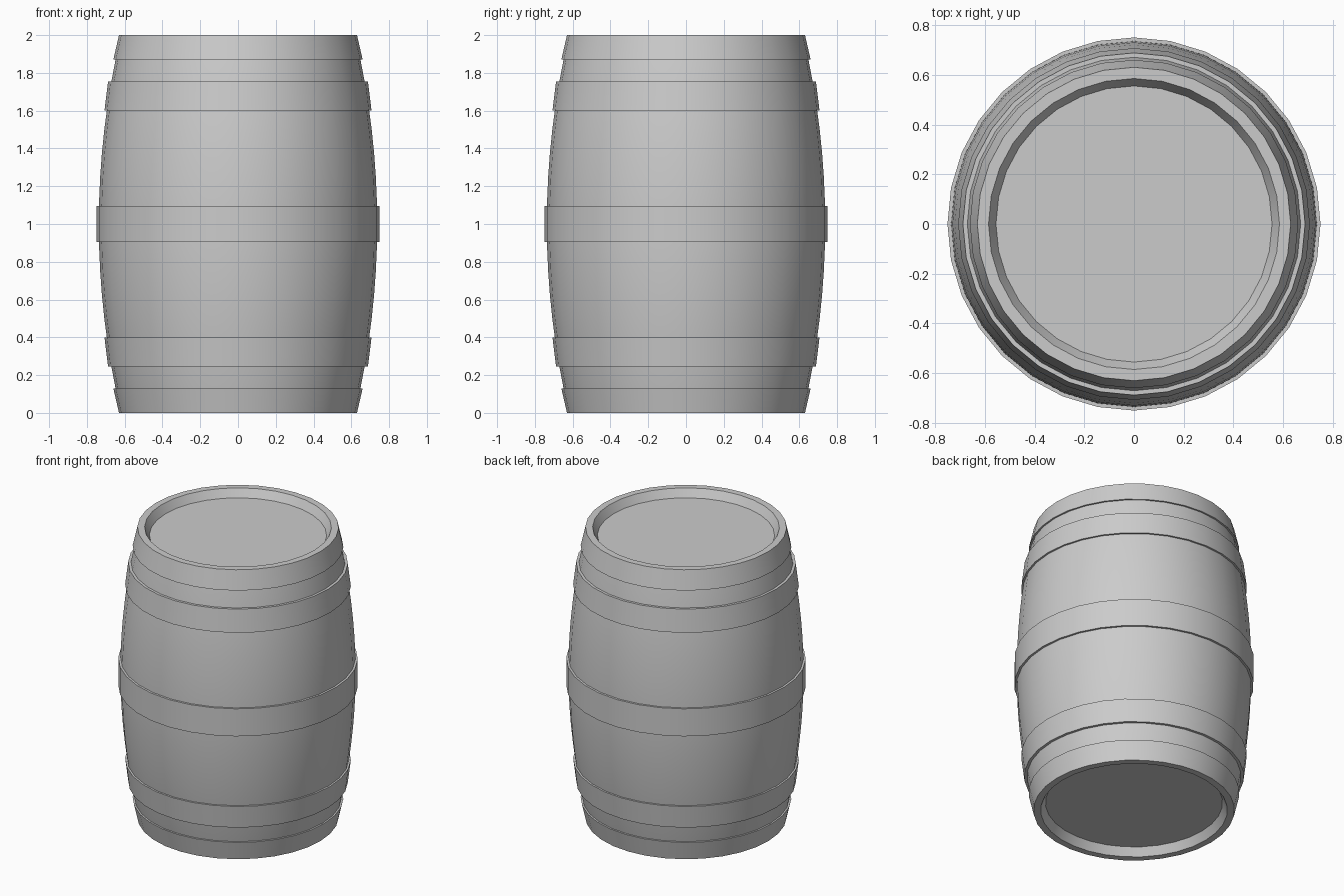
import bpy
import bmesh
from math import cos, sin, pi, radians

SIDES = 32
HALF = 1.0

cube = bpy.data.objects.get("Cube")
if cube:
    bpy.data.objects.remove(cube, do_unlink=True)

grey = bpy.data.materials.new("plain grey")
grey.use_nodes = True
colour = (0.6, 0.6, 0.6, 1)
grey.diffuse_color = colour
bsdf = next(n for n in grey.node_tree.nodes if n.type == "BSDF_PRINCIPLED")
bsdf.inputs["Base Color"].default_value = colour


def bulge(z):
    """Radius of the wooden wall at height z."""
    return 0.737 - 0.117 * (z - HALF) ** 2


def lathe(name, profile, closed):
    """Revolve (radius, height) points; close into a ring or cap both ends."""
    bm = bmesh.new()
    rings = []
    for r, z in profile:
        angles = [2 * pi * i / SIDES for i in range(SIDES)]
        rings.append([bm.verts.new((r * cos(a), r * sin(a), z)) for a in angles])
    pairs = list(zip(rings, rings[1:]))
    if closed:
        pairs.append((rings[-1], rings[0]))
    for low, high in pairs:
        for i in range(SIDES):
            j = (i + 1) % SIDES
            bm.faces.new((low[i], low[j], high[j], high[i]))
    if not closed:
        bm.faces.new(rings[0])
        bm.faces.new(rings[-1])
    bmesh.ops.recalc_face_normals(bm, faces=bm.faces)
    mesh = bpy.data.meshes.new(name)
    bm.to_mesh(mesh)
    bm.free()
    mesh.materials.append(grey)
    obj = bpy.data.objects.new(name, mesh)
    bpy.context.collection.objects.link(obj)
    bpy.ops.object.select_all(action="DESELECT")
    obj.select_set(True)
    bpy.context.view_layer.objects.active = obj
    bpy.ops.object.shade_smooth_by_angle(angle=radians(30))


# Wooden body with a recessed head at each end
LID, MOUTH, DEPTH, STEPS = 0.555, 0.585, 0.055, 16
wall = [(bulge(2 * i / STEPS), 2 * i / STEPS) for i in range(STEPS + 1)]
body = [(LID, DEPTH), (MOUTH, 0)] + wall + [(MOUTH, 2), (LID, 2 - DEPTH)]
lathe("barrel_body", body, closed=False)


def hoop(name, low, high, r_low, r_high):
    """Flat band whose inner side follows the wall."""
    lathe(name, [(bulge(low) - 0.004, low), (r_low, low),
                 (r_high, high), (bulge(high) - 0.004, high)], closed=True)


# Hoops, mirrored about the middle
hoop("middle_hoop", 0.905, 1.095, 0.75, 0.75)
for label, low, high, r_low, r_high in (
        ("end", 1.87, 2.0, 0.66, 0.63),
        ("quarter", 1.6, 1.755, 0.707, 0.688)):
    hoop("upper_" + label + "_hoop", low, high, r_low, r_high)
    hoop("lower_" + label + "_hoop", 2 - high, 2 - low, r_high, r_low)
